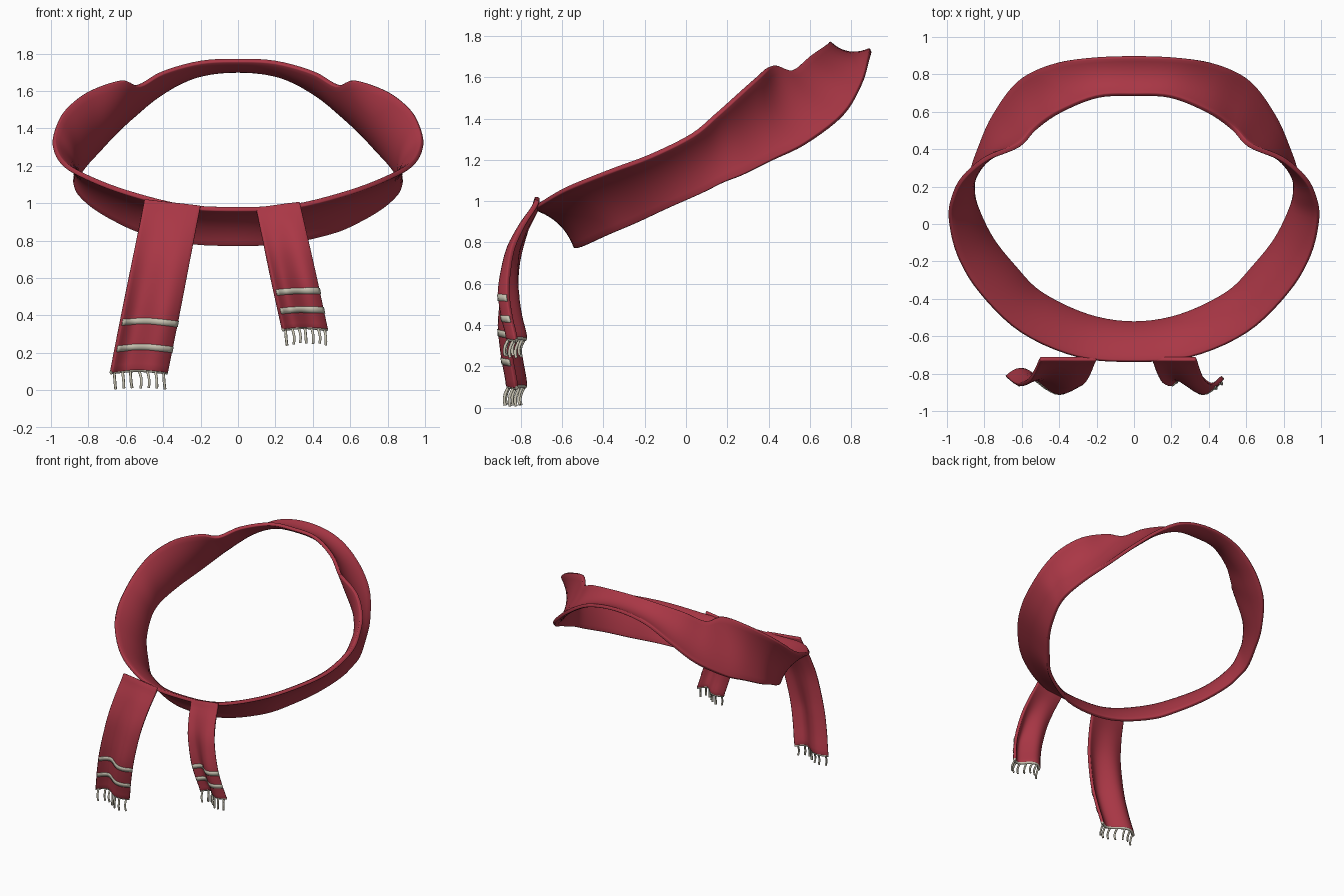
import bpy, bmesh, math, random
from mathutils import Vector

if "Cube" in bpy.data.objects:
    bpy.data.objects.remove(bpy.data.objects["Cube"])

random.seed(4)


def material(name, rgb):
    m = bpy.data.materials.new(name)
    m.diffuse_color = (*rgb, 1)
    m.use_nodes = True
    m.node_tree.nodes["Principled BSDF"].inputs["Base Color"].default_value = m.diffuse_color
    return m


RED = material("wool red", (0.40, 0.038, 0.060))
CREAM = material("cream wool", (0.56, 0.53, 0.43))


def catmull(p0, p1, p2, p3, t):
    return 0.5 * (2 * p1 + (p2 - p0) * t + (2 * p0 - 5 * p1 + 4 * p2 - p3) * t * t
                  + (3 * p1 - p0 - 3 * p2 + p3) * t ** 3)


def closed_curve(pts, steps):
    n = len(pts)
    return [catmull(pts[i - 1], pts[i], pts[(i + 1) % n], pts[(i + 2) % n], k / steps)
            for i in range(n) for k in range(steps)]


def sheet(name, grid, mat, thick, closed=False, bevel=0.0):
    """Cloth sheet from a grid of points, given thickness."""
    bm = bmesh.new()
    vs = [[bm.verts.new(p) for p in row] for row in grid]
    n = len(vs)
    for i in range(n if closed else n - 1):
        a, b = vs[i], vs[(i + 1) % n]
        for j in range(len(a) - 1):
            bm.faces.new((a[j], b[j], b[j + 1], a[j + 1]))
    bmesh.ops.recalc_face_normals(bm, faces=bm.faces)
    me = bpy.data.meshes.new(name)
    bm.to_mesh(me)
    bm.free()
    me.materials.append(mat)
    ob = bpy.data.objects.new(name, me)
    bpy.context.collection.objects.link(ob)
    s = ob.modifiers.new("thickness", 'SOLIDIFY')
    s.thickness, s.offset = thick, 0
    if bevel:
        b = ob.modifiers.new("soft rim", 'BEVEL')
        b.width, b.segments, b.limit_method = bevel, 2, 'ANGLE'
        b.angle_limit = math.radians(50)
    bpy.ops.object.select_all(action='DESELECT')
    ob.select_set(True)
    bpy.context.view_layer.objects.active = ob
    bpy.ops.object.shade_smooth_by_angle(angle=math.radians(40))
    return ob


def tube(name, paths, radius, mat):
    """Round cords along one or more paths."""
    cu = bpy.data.curves.new(name, 'CURVE')
    cu.dimensions = '3D'
    cu.bevel_depth, cu.bevel_resolution, cu.use_fill_caps = radius, 1, True
    for path in paths:
        sp = cu.splines.new('POLY')
        sp.points.add(len(path) - 1)
        for q, p in zip(sp.points, path):
            q.co = (*p, 1)
    cu.materials.append(mat)
    ob = bpy.data.objects.new(name, cu)
    bpy.context.collection.objects.link(ob)


# Neck band: upper and lower edge, from front centre round the right to back
HALF = [((0, -.735, .97), (0, -.53, .775)),
        ((.30, -.71, .985), (.25, -.49, .785)),
        ((.60, -.58, 1.06), (.50, -.37, .84)),
        ((.82, -.37, 1.145), (.64, -.23, .90)),
        ((.94, -.17, 1.22), (.76, -.08, .97)),
        ((.985, .03, 1.32), (.84, .08, 1.04)),
        ((.965, .15, 1.42), (.865, .18, 1.09)),
        ((.91, .25, 1.51), (.865, .28, 1.13)),
        ((.79, .35, 1.60), (.82, .42, 1.20)),
        ((.62, .42, 1.655), (.75, .58, 1.28)),
        ((.53, .51, 1.63), (.62, .76, 1.42)),
        ((.40, .60, 1.70), (.45, .85, 1.57)),
        ((.20, .68, 1.755), (.25, .885, 1.69)),
        ((0, .69, 1.765), (0, .895, 1.73))]


def mirrored_loop(k):
    right = [Vector(p[k]) for p in HALF]
    left = [Vector((-p.x, p.y, p.z)) for p in right[-2:0:-1]]
    return closed_curve(right + left, 5)


upper, lower = mirrored_loop(0), mirrored_loop(1)
band = []
for i in range(len(upper)):
    j = (i + 1) % len(upper)
    along = (upper[j] + lower[j]) - (upper[i - 1] + lower[i - 1])
    inward = -along.cross(upper[i] - lower[i]).normalized()
    band.append([lower[i].lerp(upper[i], t / 10) + inward * 0.14 * (t / 10) * (1 - t / 10)
                 for t in range(11)])
sheet("neck_band", band, RED, 0.026, closed=True, bevel=0.006)

# Depth of a hanging end from top to bottom
DEPTH = [-.72, -.785, -.835, -.855, -.86, -.845, -.82]


def tail_surface(x_top, x_end, width, z_left, z_right, z_end):
    def surf(u, v):
        f = v * (len(DEPTH) - 1)
        i = min(int(f), len(DEPTH) - 2)
        d = [DEPTH[max(0, min(len(DEPTH) - 1, i + k))] for k in (-1, 0, 1, 2)]
        y = catmull(*d, f - i)
        y += 0.040 * min(1, 1.5 * v) * math.sin(2 * math.pi * u)
        z0 = z_left + (z_right - z_left) * u
        return Vector((x_top + (x_end - x_top) * v + width * u, y,
                       z0 + (z_end - z0) * v + 0.012 * v * math.sin(math.pi * u)))
    return surf


def lifted(surf, u, v, h):
    """Point raised off the front of the surface."""
    e = 0.01
    n = (surf(u + e, v) - surf(u - e, v)).cross(surf(u, v + e) - surf(u, v - e)).normalized()
    return surf(u, v) + n * (h if n.y < 0 else -h)


def hanging_end(side, surf, z_top, z_end, stripes, strand_len):
    cols = [i / 16 for i in range(17)]
    sheet(side + "_hanging_end", [[surf(u, r / 24) for u in cols] for r in range(25)],
          RED, 0.024, bevel=0.006)
    # Knitted stripes on the front
    for n, z in enumerate(stripes):
        v = (z_top - z) / (z_top - z_end)
        h = 0.016 / (z_top - z_end)
        sheet(f"{side}_stripe_{n + 1}",
              [[lifted(surf, 0.005 + 0.99 * u, v + k * h, 0.0125) for u in cols] for k in (-1, 0, 1)],
              CREAM, 0.006)
    # Hem cord and fringe
    tube(side + "_hem", [[surf(u, 1) for u in cols]], 0.011, CREAM)
    strands = []
    for k in range(7):
        p = surf(0.06 + 0.88 * k / 6, 1)
        lean, ln = random.uniform(-.004, .010), strand_len * random.uniform(.92, 1.0)
        strands.append([p + Vector((lean * math.sin(3 * t / 5) + 0.008 * (t / 5),
                                    -0.022 * math.sin(math.pi * t / 7), -ln * t / 5))
                        for t in range(6)])
    tube(side + "_fringe", strands, 0.0075, CREAM)


hanging_end("left", tail_surface(-.50, -.68, .30, 1.02, .985, .095), 1.0, .095, (.36, .222), .098)
hanging_end("right", tail_surface(.095, .24, .235, .975, 1.005, .325), .99, .325, (.525, .425), .088)
